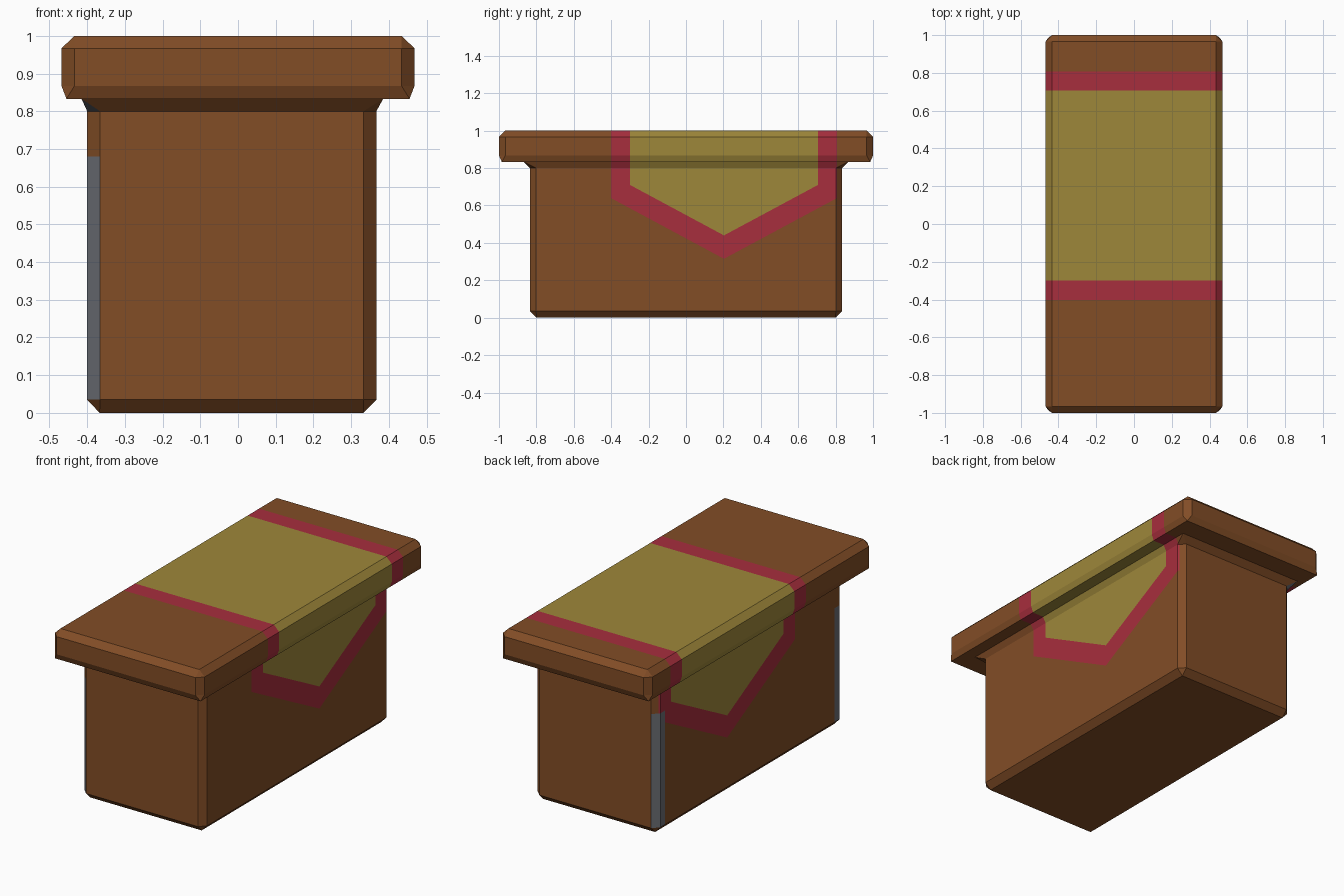
import bpy, bmesh
from mathutils import Vector

if "Cube" in bpy.data.objects:
    bpy.data.objects.remove(bpy.data.objects["Cube"])


def material(name, rgb):
    m = bpy.data.materials.new(name)
    lin = [((c / 255 + 0.055) / 1.055) ** 2.4 for c in rgb]
    m.diffuse_color = (*lin, 1)
    m.use_nodes = True
    m.node_tree.nodes["Principled BSDF"].inputs["Base Color"].default_value = m.diffuse_color
    return m


MATS = [material("brown wood", (130, 77, 38)),
        material("mustard cloth", (158, 135, 58)),
        material("red cloth trim", (167, 46, 61)),
        material("grey metal", (107, 110, 116))]

MID, SLOPE = 0.203, 0.537          # cloth centre line and slope of its pointed hem
CLOTH = ((1, 0.503, 0.44), (2, 0.605, 0.315))   # material, half width, tip height


def ring(bm, x0, x1, y, z, c):
    # rectangle with corners cut by c
    pts = [(x0 + c, -y), (x1 - c, -y), (x1, -y + c), (x1, y - c),
           (x1 - c, y), (x0 + c, y), (x0, y - c), (x0, -y + c)]
    return [bm.verts.new((px, py, z)) for px, py in pts]


def cut(bm, co, no):
    geom = bm.verts[:] + bm.edges[:] + bm.faces[:]
    bmesh.ops.bisect_plane(bm, geom=geom, dist=1e-5, plane_co=co, plane_no=no)


def build(name, sections, cap_top, hem, corners):
    bm = bmesh.new()
    rings = [ring(bm, *s) for s in sections]
    for a, b in zip(rings, rings[1:]):
        for i in range(8):
            j = (i + 1) % 8
            bm.faces.new((a[i], a[j], b[j], b[i]))
    bm.faces.new(rings[0][::-1])
    if cap_top:
        bm.faces.new(rings[-1])
    bmesh.ops.remove_doubles(bm, verts=bm.verts[:], dist=1e-4)
    bmesh.ops.recalc_face_normals(bm, faces=bm.faces[:])

    # cut the cloth outline into the surface
    for _, half, tip in CLOTH:
        for s in (-1, 1):
            cut(bm, (0, MID + s * half, 0), (0, 1, 0))
            if hem:
                cut(bm, (0, MID, tip), Vector((0, -s * SLOPE, 1)).normalized())
    if corners:
        cut(bm, (0, 0, 0.68), (0, 0, 1))
        for s in (-1, 1):
            cut(bm, (0, s * 0.757, 0), (0, 1, 0))

    bm.normal_update()
    for f in bm.faces:
        c, n = f.calc_center_median(), f.normal
        d = abs(c.y - MID)
        for idx, half, tip in CLOTH:
            if d < half and c.z > tip + SLOPE * d:
                f.material_index = idx
                break
        if corners and n.x < -0.1 and abs(c.y) > 0.757:
            # worn metal on the left corners
            strip = 0.035 < c.z < 0.68 and abs(n.z) < 0.1
            flare = c.z > 0.8 and abs(n.y) > 0.1
            if strip or flare:
                f.material_index = 3

    me = bpy.data.meshes.new(name)
    bm.to_mesh(me)
    bm.free()
    for m in MATS:
        me.materials.append(m)
    ob = bpy.data.objects.new(name, me)
    bpy.context.collection.objects.link(ob)
    return ob


# Box body: bevelled base, straight walls, flared rim under the lid
build("box_body", [(-0.367, 0.333, 0.80, 0.0, 0),
                   (-0.40, 0.367, 0.835, 0.035, 0.034),
                   (-0.40, 0.367, 0.835, 0.80, 0.034),
                   (-0.415, 0.385, 0.868, 0.833, 0)],
      cap_top=False, hem=True, corners=True)

# Lid: overhanging bevelled slab
build("lid", [(-0.455, 0.455, 0.985, 0.833, 0),
              (-0.468, 0.468, 1.0, 0.867, 0.034),
              (-0.468, 0.468, 1.0, 0.967, 0.034),
              (-0.434, 0.434, 0.966, 1.0, 0)],
      cap_top=True, hem=False, corners=False)
